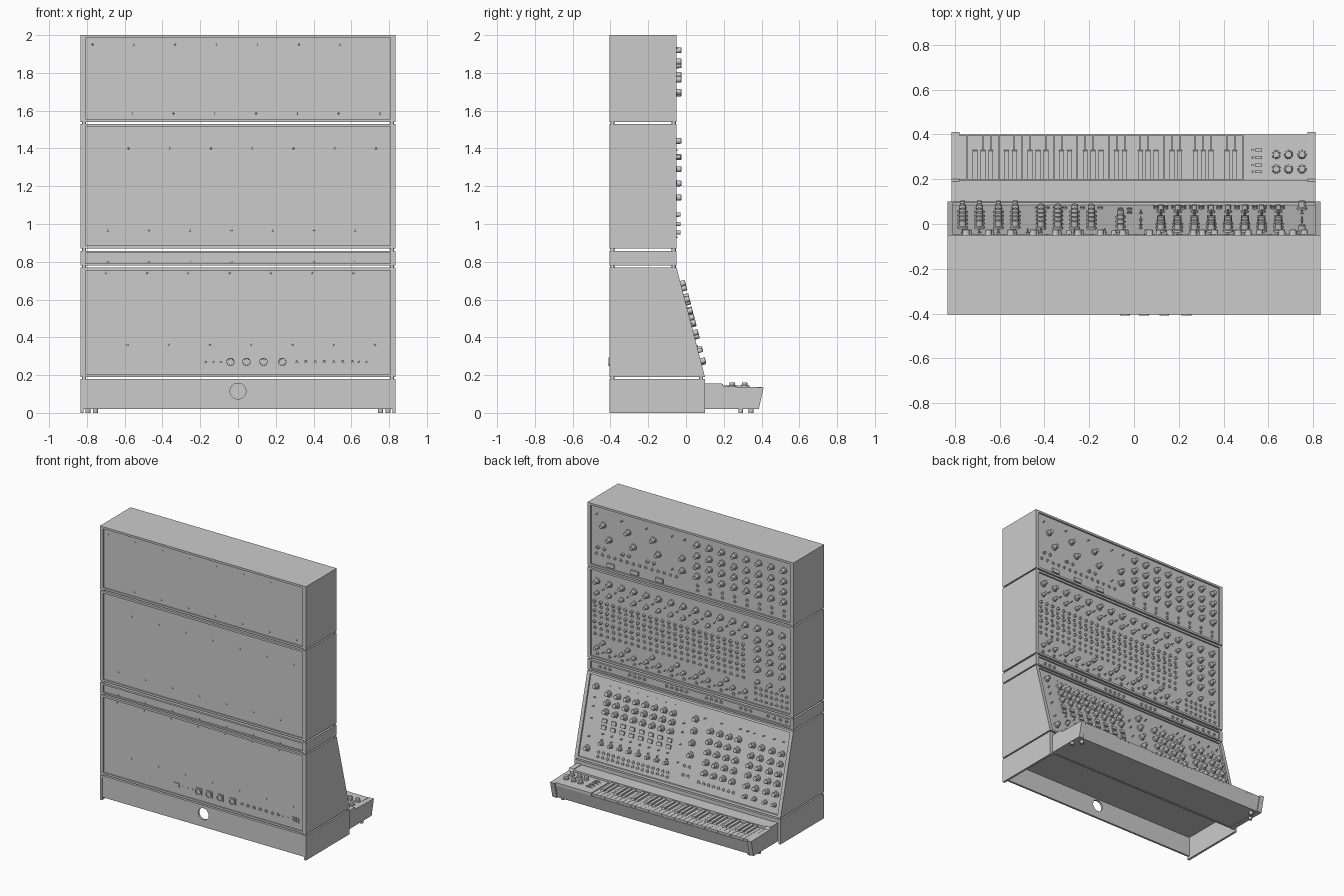
import bpy, bmesh, math
from mathutils import Vector, Matrix

if "Cube" in bpy.data.objects:
    bpy.data.objects.remove(bpy.data.objects["Cube"])

W = 0.833          # half width of the cabinets
BACK = -0.405
SIDE = 0.026       # side board thickness


def finish(name, bm, smooth=False):
    bmesh.ops.recalc_face_normals(bm, faces=bm.faces)
    me = bpy.data.meshes.new(name)
    bm.to_mesh(me)
    bm.free()
    ob = bpy.data.objects.new(name, me)
    bpy.context.collection.objects.link(ob)
    if smooth:
        bpy.ops.object.select_all(action='DESELECT')
        ob.select_set(True)
        bpy.context.view_layer.objects.active = ob
        bpy.ops.object.shade_smooth_by_angle(angle=math.radians(35))
    return ob


def add_prism(bm, pts, x0, x1):
    """Extrude a y-z outline from x0 to x1."""
    a = [bm.verts.new((x0, y, z)) for y, z in pts]
    b = [bm.verts.new((x1, y, z)) for y, z in pts]
    bm.faces.new(a)
    bm.faces.new(b[::-1])
    n = len(pts)
    for i in range(n):
        j = (i + 1) % n
        bm.faces.new((a[i], a[j], b[j], b[i]))


def add_box(bm, x0, x1, y0, y1, z0, z1):
    add_prism(bm, [(y0, z0), (y1, z0), (y1, z1), (y0, z1)], x0, x1)


def prism(name, pts, x0, x1):
    bm = bmesh.new()
    add_prism(bm, pts, x0, x1)
    return finish(name, bm)


def box(name, x0, x1, y0, y1, z0, z1):
    return prism(name, [(y0, z0), (y1, z0), (y1, z1), (y0, z1)], x0, x1)


def lathe(bm, prof, pos, n, seg=12):
    """Revolve an (r, h) profile around direction n at pos, capped at the end."""
    m = Matrix.Translation(pos) @ Vector(n).to_track_quat('Z', 'Y').to_matrix().to_4x4()
    rings = [[bm.verts.new(m @ Vector((r * math.cos(t), r * math.sin(t), h)))
              for t in (2 * math.pi * k / seg for k in range(seg))] for r, h in prof]
    for a, b in zip(rings, rings[1:]):
        for i in range(seg):
            j = (i + 1) % seg
            bm.faces.new((a[i], a[j], b[j], b[i]))
    bm.faces.new(rings[-1])


BIG = [(.023, 0), (.022, .008), (.016, .011), (.015, .035), (.013, .037)]
MED = [(.017, 0), (.016, .007), (.012, .009), (.011, .034)]
SMALL = [(.011, 0), (.010, .013), (.008, .015)]
JACK = [(.012, 0), (.012, .006), (.007, .006), (.006, .001)]
PEG = [(.007, 0), (.007, .004), (.003, .005), (.004, .018)]
SCREW = [(.005, 0), (.004, .003)]


# Cabinets: boards, recessed front and back panels
def cabinet(name, z0, z1, f0=-.05, f1=-.05, t=.015):
    f = lambda z: f0 + (f1 - f0) * (z - z0) / (z1 - z0)
    outline = [(BACK, z0), (f0, z0), (f1, z1), (BACK, z1)]
    prism(name + "_side_left", outline, -W, -W + SIDE)
    prism(name + "_side_right", outline, W - SIDE, W)
    xi, a, b = W - SIDE, z0 + t, z1 - t
    prism(name + "_bottom_board", [(BACK, z0), (f0, z0), (f(a), a), (BACK, a)], -xi, xi)
    prism(name + "_top_board", [(BACK, b), (f(b), b), (f1, z1), (BACK, z1)], -xi, xi)
    r = .012
    prism(name + "_front_panel", [(f(a) - r - .01, a), (f(a) - r, a), (f(b) - r, b), (f(b) - r - .01, b)], -xi, xi)
    box(name + "_back_panel", -xi, xi, BACK + .008, BACK + .018, a, b)
    n = Vector((0, z1 - z0, f0 - f1)).normalized()
    return lambda x, z: (Vector((x, f(z) - r, z)), n)


top = cabinet("top_cabinet", 1.54, 2.0)
mid = cabinet("middle_cabinet", .87, 1.53)
strip = cabinet("patch_strip", .78, .858, t=.012)
low = cabinet("lower_cabinet", .19, .77, .1, -.05)


def controls(name, at, groups):
    """groups: (profile, x list, z list)"""
    bm = bmesh.new()
    for prof, xs, zs in groups:
        for x in xs:
            for z in zs:
                lathe(bm, prof, *at(x, z))
    return finish(name, bm, True)


def row(start, step, count):
    return [start + step * i for i in range(count)]


# Spacer feet between cabinets
bm = bmesh.new()
for z, yf in ((1.53, -.065), (.857, -.065), (.769, -.065), (.179, .08)):
    for x in (-.815, .815):
        for y in (-.39, yf):
            lathe(bm, [(.011, 0), (.011, .014)], Vector((x, y, z - .001)), (0, 0, 1))
finish("spacer_feet", bm, True)

# Top cabinet controls
controls("top_controls", top, [
    (BIG, [.71, .51, .305], [1.86]),
    (BIG, [.66, .465, .265], [1.765]),
    (BIG, row(-.05, -.1, 8), [1.92, 1.84, 1.765, 1.69]),
    (BIG, [.07], [1.70, 1.79]),
    (PEG, [.15, .05, .76, .56, .36], [1.93, 1.69]),
    (JACK, row(-.05, -.1, 8), [1.62, 1.585]),
    (JACK, row(.77, -.05, 14), [1.64]),
    (SMALL, [.75, .7, .55, .5, .35, .3], [1.69])])
# Middle cabinet controls
controls("middle_controls", mid, [
    (BIG, row(.76, -.1, 16), [1.44]),
    (MED, row(.76, -.1, 13), [1.355]),
    (SMALL, row(.78, -.05, 25), [1.29, 1.22, 1.14]),
    (JACK, row(.78, -.05, 25), [1.255, 1.18, 1.095, 1.05]),
    (MED, row(.76, -.1, 13), [.955]),
    (MED, row(.71, -.2, 6), [1.0]),
    (JACK, row(.76, -.1, 13), [.908]),
    (PEG, row(.71, -.1, 12), [1.39, .93]),
    (BIG, [-.54, -.64, -.74], [1.355, 1.29, 1.215, 1.14]),
    (MED, [-.54, -.64, -.74], [1.05]),
    (JACK, row(-.52, -.042, 7), [1.0, .96, .915])])
# Patch strip jacks
controls("strip_jacks", strip, [
    (JACK, row(.74, -.04, 3) + row(.5, -.04, 4) + row(.2, -.04, 5)
     + row(-.12, -.04, 4) + row(-.4, -.04, 3) + row(-.62, -.05, 4), [.819])])
# Lower cabinet controls: step sequencer at +x, knob banks at -x
cols = row(.645, -.075, 8)
controls("lower_controls", low, [
    (BIG, [.75], [.68, .27]), (PEG, [.75, .03], [.61, .55, .47, .35]),
    (BIG, cols, [.655, .595, .535]),
    (SCREW, cols, [.71]),
    (PEG, cols, [.39, .35]), (MED, cols, [.325]),
    (JACK, row(.66, -.04, 15), [.265, .235]),
    (BIG, [-.06], [.66, .58, .50, .42]), (JACK, [-.06, -.02], [.34, .28]),
    (BIG, [-.19, -.265, -.34, -.415], [.61, .54, .47, .40, .33]),
    (PEG, [-.13, -.265, -.415, -.475], [.68]),
    (JACK, row(-.15, -.04, 8), [.26]),
    (BIG, [-.53, -.605, -.69, -.765], [.60, .53, .465, .40, .33]),
    (PEG, [-.53, -.605, -.69, -.765], [.68]),
    (MED, [-.53, -.605, -.69, -.765], [.26])])

# Sequencer buttons
bm = bmesh.new()
for x in cols:
    for z in (.475, .432):
        p, n = low(x, z)
        q = n.to_track_quat('Z', 'Y').to_matrix().to_4x4()
        bmesh.ops.create_cube(bm, size=1, matrix=Matrix.Translation(p) @ q @ Matrix.Diagonal((.036, .026, .022, 1)))
finish("sequencer_buttons", bm)
# Range switches on top cabinet
bm = bmesh.new()
for x in (.65, .455, .255):
    add_box(bm, x - .03, x + .03, -.063, -.052, 1.565, 1.595)
finish("range_switches", bm)

# Back panel screws and connectors
bm = bmesh.new()
yb = BACK + .008
for z, x0 in ((1.95, -.77), (1.585, -.56), (1.4, -.58), (.965, -.69), (.8, -.69), (.74, -.7), (.36, -.585)):
    for x in row(x0, .2185, 7):
        if x < .78:
            lathe(bm, SCREW, Vector((x, yb, z)), (0, -1, 0), 8)
for x in row(.31, .049, 7):
    lathe(bm, JACK, Vector((x, yb, .27)), (0, -1, 0))
for x in (-.17, -.13, -.09, .64, .68):
    lathe(bm, SCREW, Vector((x, yb, .27)), (0, -1, 0), 8)
finish("back_screws_and_jacks", bm, True)
bm = bmesh.new()
for x in (-.04, .045, .135, .235):
    add_box(bm, x - .025, x + .025, yb - .004, yb, .245, .295)
    lathe(bm, [(.022, 0), (.022, .009), (.017, .009), (.016, .005)], Vector((x, yb - .003, .27)), (0, -1, 0), 20)
add_box(bm, -.24, -.195, yb - .006, yb, .255, .285)
for x in (.725, .745, .765):
    for z in (.262, .28):
        add_box(bm, x - .008, x + .008, yb - .006, yb, z - .007, z + .007)
finish("back_connectors", bm)

# Hollow base with cable hole
for s, n in ((-1, "left"), (1, "right")):
    box("base_side_" + n, *sorted((s * (W - .016), s * W)), BACK, .1, 0, .18)
xi = W - .016
box("base_top", -xi, xi, BACK, .1, .165, .18)
box("base_front", -xi, xi, .085, .1, .02, .165)
back = box("base_back", -xi, xi, BACK + .005, BACK + .02, .02, .165)
bm = bmesh.new()
lathe(bm, [(.042, -.1), (.042, .1)], Vector((0, BACK, .115)), (0, -1, 0), 32)
bm.faces.new([v for v in bm.verts][:32])
cutter = finish("cable_hole_cutter", bm)
cutter.hide_render = True
mod = back.modifiers.new("hole", 'BOOLEAN')
mod.operation, mod.object, mod.solver = 'DIFFERENCE', cutter, 'EXACT'
bpy.context.view_layer.objects.active = back
bpy.ops.object.modifier_apply(modifier=mod.name)
bpy.data.objects.remove(cutter)

# Keyboard case
cheek = [(.1, .02), (.385, .02), (.411, .135), (.2, .14), (.19, .156), (.1, .156)]
prism("keyboard_cheek_left", cheek, -.815, -.78)
prism("keyboard_cheek_right", cheek, .775, .811)
prism("keyboard_body", [(.1, .022), (.377, .022), (.4, .118), (.1, .118)], -.78, .775)
box("keyboard_shelf", -.78, .775, .1, .196, .118, .152)
box("keyboard_control_plate", .487, .775, .196, .4, .118, .138)

# Keys: five octaves plus one, lowest at +x
kw = (.485 + .78) / 36
whites, blacks = bmesh.new(), bmesh.new()
for i in range(36):
    x = .485 - i * kw
    add_box(whites, x - kw + .0008, x - .0008, .198, .396, .118, .134)
    if i < 35 and i % 7 not in (2, 6):
        b = x - kw
        add_prism(blacks, [(.198, .13), (.332, .13), (.325, .146), (.198, .146)], b - .011, b + .011)
finish("white_keys", whites)
finish("black_keys", blacks)

# Keyboard knobs, switches and feet
bm = bmesh.new()
for x in (.635, .69, .75):
    for y in (.245, .31):
        lathe(bm, [(.02, 0), (.019, .007), (.015, .009), (.014, .024)], Vector((x, y, .138)), (0, 0, 1), 16)
finish("keyboard_knobs", bm, True)
bm = bmesh.new()
for y in (.233, .263, .297, .33):
    add_box(bm, .54, .572, y - .006, y + .006, .138, .146)
    lathe(bm, SCREW, Vector((.53, y, .138)), (0, 0, 1), 8)
finish("keyboard_switches", bm)
bm = bmesh.new()
for x in (-.795, -.755, .755, .795):
    y = .345 if abs(x) < .78 else .29
    lathe(bm, [(.013, .0), (.013, .024)], Vector((x, y, 0)), (0, 0, 1))
    bm.verts.ensure_lookup_table()
    bm.faces.new(bm.verts[-24:-12])
finish("keyboard_feet", bm, True)
